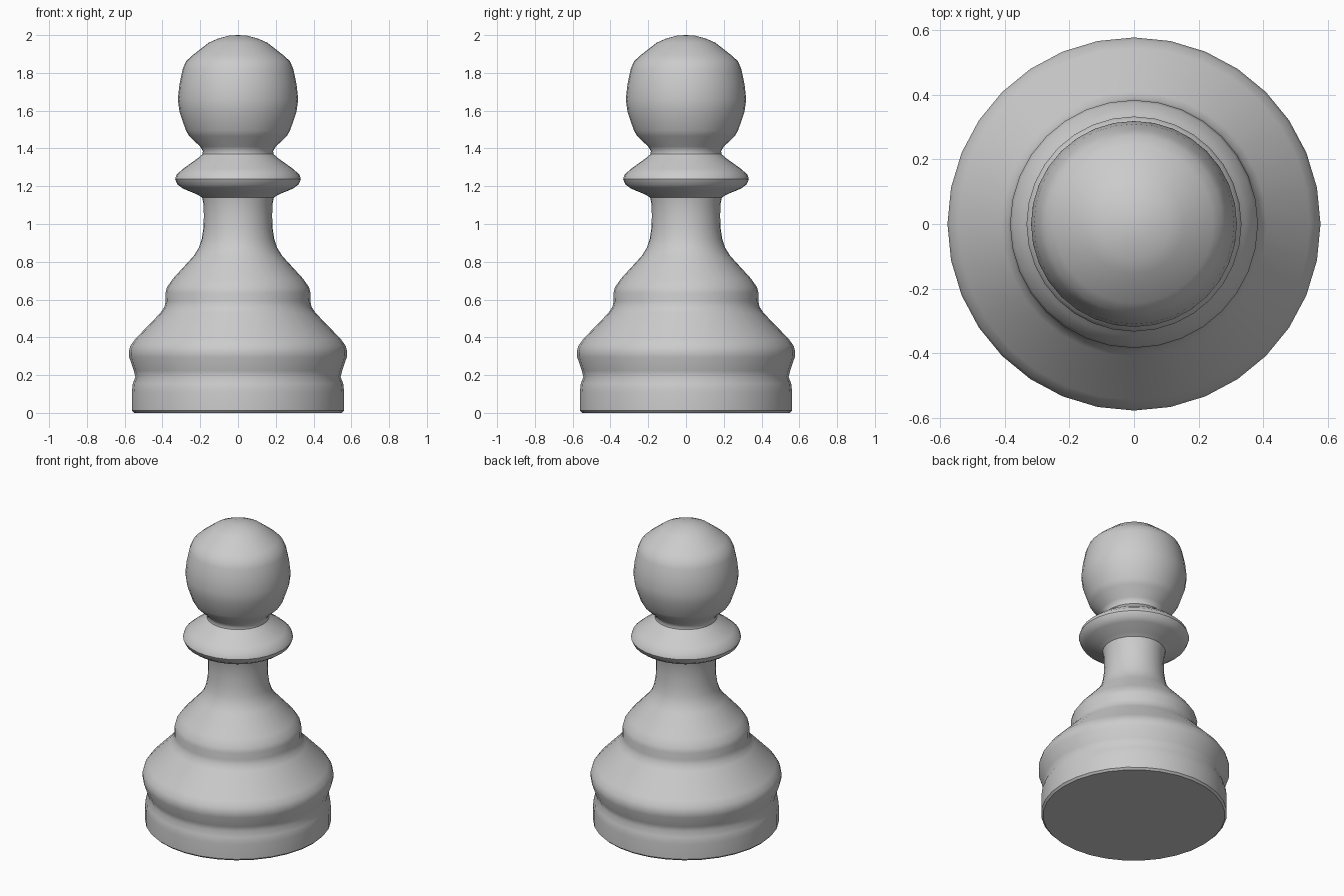
import bpy, bmesh, math

cube = bpy.data.objects.get("Cube")
if cube:
    bpy.data.objects.remove(cube, do_unlink=True)

SIDES = 32

# One grey for the whole piece
grey = bpy.data.materials.new("light_grey")
grey.use_nodes = True
colour = (0.6, 0.6, 0.6, 1)
grey.diffuse_color = colour
grey.node_tree.nodes["Principled BSDF"].inputs["Base Color"].default_value = colour

# Outline as (radius, height), from the underside up
base = [(0, 0), (.55, 0), (.562, .012), (.562, .11), (.557, .155), (.543, .19)]
skirt = [(.552, .225), (.576, .295), (.578, .325), (.57, .355), (.545, .39),
         (.41, .53), (.39, .56)]
shoulder = [(.383, .59), (.384, .635), (.376, .665), (.345, .71), (.235, .83), (.207, .875)]
neck = [(.192, .92), (.183, .98), (.181, 1.04), (.182, 1.1), (.19, 1.14)]
collar = [(.215, 1.156), (.29, 1.187), (.32, 1.208), (.333, 1.237), (.325, 1.262),
          (.29, 1.293), (.21, 1.35), (.188, 1.37)]
head = [(.186, 1.386), (.2, 1.41), (.258, 1.465), (.276, 1.495), (.31, 1.595),
        (.319, 1.66), (.31, 1.74), (.293, 1.82), (.276, 1.86), (.245, 1.89),
        (.155, 1.96), (.11, 1.98), (.05, 1.997), (0, 2)]
profile = base + skirt + shoulder + neck + collar + head

# Turn the outline around the vertical axis
bm = bmesh.new()
points = [bm.verts.new((r, 0, z)) for r, z in profile]
edges = [bm.edges.new(pair) for pair in zip(points, points[1:])]
bmesh.ops.spin(bm, geom=points + edges, cent=(0, 0, 0), axis=(0, 0, 1),
               angle=math.tau, steps=SIDES, use_duplicate=False)
bmesh.ops.remove_doubles(bm, verts=bm.verts, dist=0.0005)
bmesh.ops.recalc_face_normals(bm, faces=bm.faces)
mesh = bpy.data.meshes.new("pawn")
bm.to_mesh(mesh)
bm.free()
mesh.materials.append(grey)

pawn = bpy.data.objects.new("pawn", mesh)
bpy.context.collection.objects.link(pawn)

# Smooth surface with a crisp underside
bpy.ops.object.select_all(action='DESELECT')
pawn.select_set(True)
bpy.context.view_layer.objects.active = pawn
bpy.ops.object.shade_smooth_by_angle(angle=math.radians(40))
